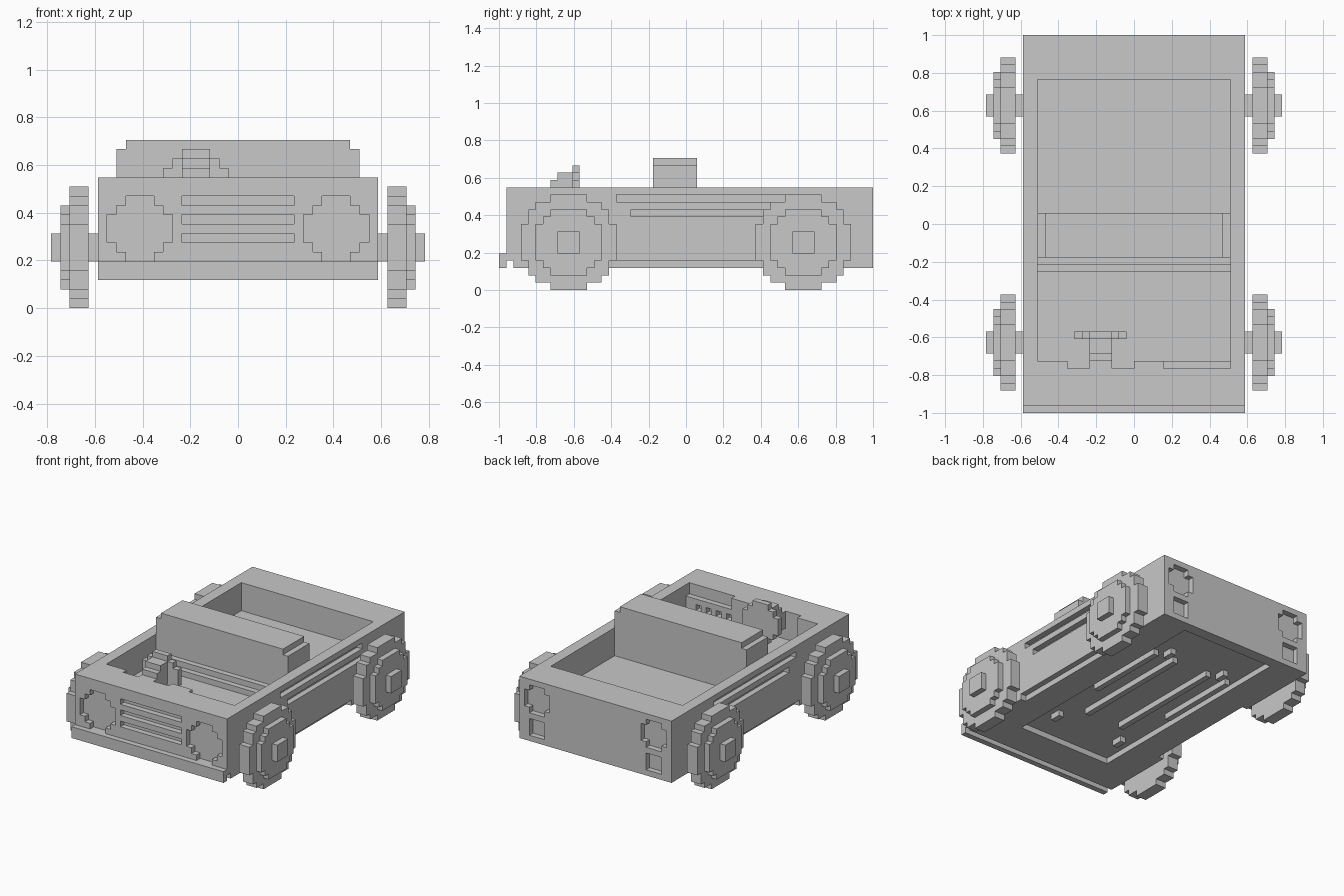
import bpy
import bmesh

cube = bpy.data.objects.get("Cube")
if cube:
    bpy.data.objects.remove(cube, do_unlink=True)

V = 2 / 51          # edge of one building block
MID = 25.5          # block row at the centre of the length

grey = bpy.data.materials.new("plain grey")
grey.use_nodes = True
grey.diffuse_color = (0.58, 0.58, 0.58, 1)
grey.node_tree.nodes["Principled BSDF"].inputs["Base Color"].default_value = grey.diffuse_color


def box(x, y, z):
    """Blocks filling half-open ranges on each axis."""
    return {(i, j, k) for i in range(*x) for j in range(*y) for k in range(*z)}


def disc(size, axis, layers, a, b):
    """Stepped round plate starting at corner (a, b), thick along axis."""
    c = size // 2
    cells = set()
    for p in range(size):
        for q in range(size):
            if (p - c) ** 2 + (q - c) ** 2 <= size * size / 4:
                for t in range(*layers):
                    cells.add((t, a + p, b + q) if axis == "x" else (a + p, t, b + q))
    return cells


def mirror(cells):
    return cells | {(-1 - i, j, k) for i, j, k in cells}


def add(*vectors):
    return tuple(sum(c) for c in zip(*vectors))


def build(name, cells):
    """Skin the outside of a set of blocks and merge its flat areas."""
    bm = bmesh.new()
    corners = {}

    def corner(p):
        if p not in corners:
            corners[p] = bm.verts.new((p[0] * V, (p[1] - MID) * V, p[2] * V))
        return corners[p]

    units = [(1, 0, 0), (0, 1, 0), (0, 0, 1)]
    for cell in cells:
        for axis in range(3):
            for side in (0, 1):
                step = tuple(c * (2 * side - 1) for c in units[axis])
                if add(cell, step) in cells:
                    continue
                u, w = units[(axis + 1) % 3], units[(axis + 2) % 3]
                o = add(cell, units[axis]) if side else cell
                loop = [o, add(o, u), add(o, u, w), add(o, w)]
                bm.faces.new([corner(p) for p in (loop if side else loop[::-1])])
    bmesh.ops.dissolve_limit(bm, angle_limit=0.01, verts=bm.verts[:],
                             edges=bm.edges[:], delimit={'NORMAL'})
    mesh = bpy.data.meshes.new(name)
    bm.to_mesh(mesh)
    bm.free()
    mesh.materials.append(grey)
    obj = bpy.data.objects.new(name, mesh)
    bpy.context.collection.objects.link(obj)


# Body tub with one floor through cockpit and rear bed
body = box((-15, 15), (1, 51), (3, 14))
body -= box((-13, 13), (7, 45), (9, 14))

# Headlights and grille slots
body -= mirror(disc(7, "y", (1, 2), 7, 5))
for z in (7, 9, 11):
    body -= box((-6, 6), (1, 2), (z, z + 1))

# Tail lights: round lamp above, square lamp below
body -= mirror(disc(5, "y", (50, 51), 9, 8) | box((10, 13), (50, 51), (4, 7)))

# Side grooves and sill
body -= mirror(box((14, 15), (16, 39), (12, 13)) | box((14, 15), (18, 42), (10, 11))
               | box((14, 15), (15, 36), (3, 4)))

# Dashboard: instrument recess, shelf and vents
body -= box((-9, 0), (6, 7), (9, 14))
body -= box((4, 13), (6, 7), (12, 14))
for x in range(4, 12, 2):
    body -= box((x, x + 1), (6, 7), (10, 11))

# Underside: sunken panel with raised rails and bolts, gap behind the bumper
body -= box((-9, 9), (8, 49), (3, 4))
body |= mirror(box((3, 4), (18, 40), (3, 4)) | box((7, 8), (25, 40), (3, 4))
               | box((5, 6), (40, 42), (3, 4)) | box((6, 7), (13, 15), (3, 4)))
body -= box((-15, 15), (1, 2), (3, 4))
build("body", body)

# Front bumper
build("front_bumper", box((-15, 15), (0, 1), (3, 5)))

# Seat with stepped front and trimmed top corners
seat = box((-13, 13), (21, 27), (9, 17)) | box((-12, 12), (21, 27), (17, 18))
seat |= box((-13, 13), (20, 21), (9, 11)) | box((-13, 13), (19, 20), (9, 10))
build("seat", seat)

# Steering wheel on a stepped column
build("steering_wheel", disc(7, "y", (10, 11), -8, 10))
column = box((-6, -3), (6, 7), (11, 14)) | box((-6, -3), (7, 8), (11, 15))
column |= box((-6, -3), (8, 10), (12, 16))
build("steering_column", column)

# Wheels: axle stub, tyre, rim and hub cap
for end, y in (("front", 3), ("rear", 35)):
    wheel = disc(13, "x", (16, 18), y, 0) | disc(9, "x", (18, 19), y + 2, 2)
    wheel |= box((15, 16), (y + 5, y + 8), (5, 8)) | box((19, 20), (y + 5, y + 8), (5, 8))
    build(end + "_left_wheel", wheel)
    build(end + "_right_wheel", mirror(wheel) - wheel)
